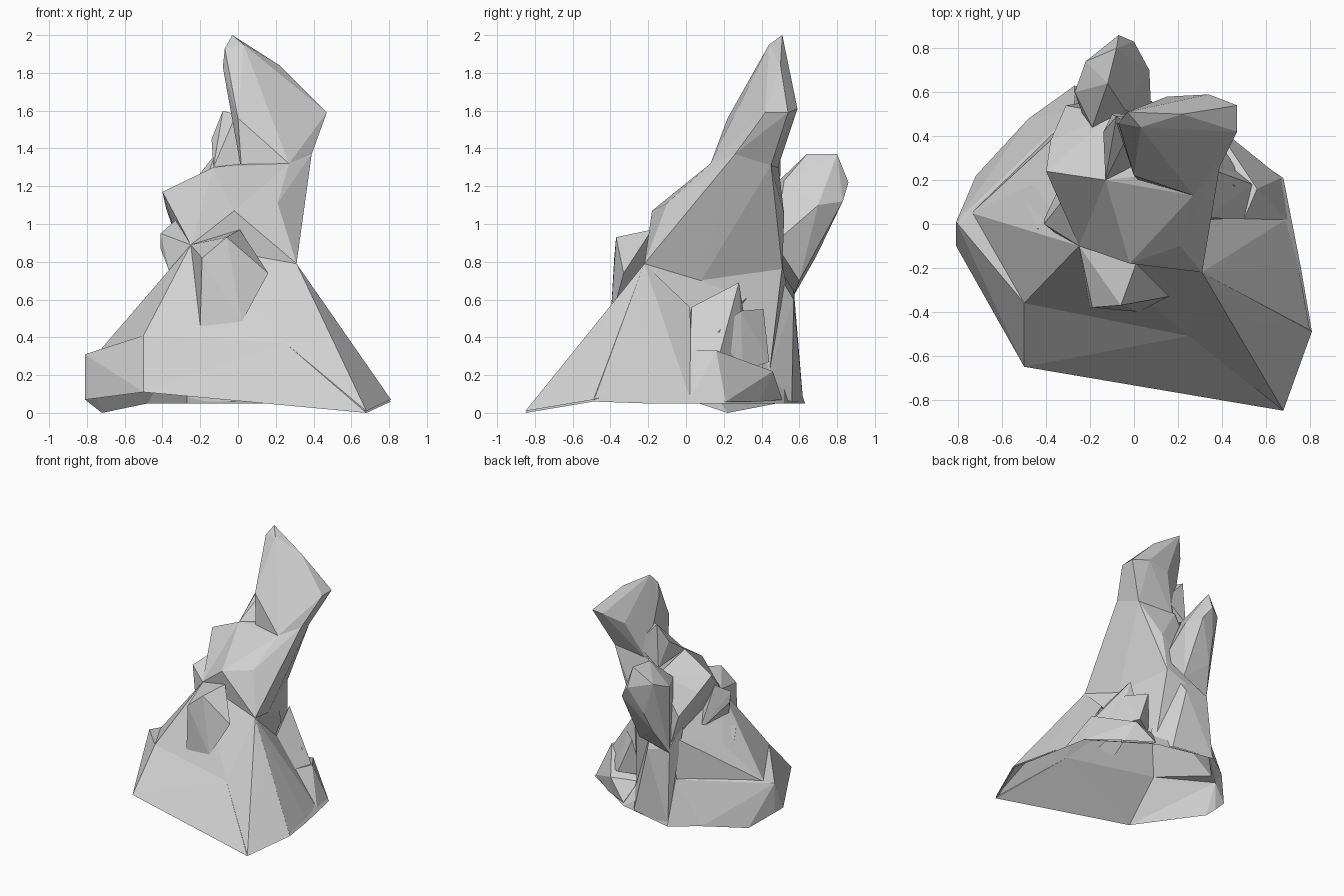
import bpy
import bmesh

# Remove only the default cube
default_cube = bpy.data.objects.get("Cube")
if default_cube:
    bpy.data.objects.remove(default_cube, do_unlink=True)

# One plain stone colour
STONE_COLOUR = (0.64, 0.64, 0.64, 1.0)
stone = bpy.data.materials.new("grey_stone")
stone.use_nodes = True
stone.diffuse_color = STONE_COLOUR
stone_shader = stone.node_tree.nodes["Principled BSDF"]
stone_shader.inputs["Base Color"].default_value = STONE_COLOUR
stone_shader.inputs["Roughness"].default_value = 0.9


def chunk(name, corners):
    """Make a faceted boulder: the hull of a few corners given in hundredths."""
    mesh = bpy.data.meshes.new(name)
    bm = bmesh.new()
    for corner in corners:
        bm.verts.new([value / 100 for value in corner])
    bmesh.ops.convex_hull(bm, input=bm.verts)
    buried = [vert for vert in bm.verts if not vert.link_faces]
    bmesh.ops.delete(bm, geom=buried, context="VERTS")
    bmesh.ops.recalc_face_normals(bm, faces=bm.faces)
    bm.to_mesh(mesh)
    bm.free()
    mesh.materials.append(stone)
    rock = bpy.data.objects.new(name, mesh)
    bpy.context.collection.objects.link(rock)
    return rock


def fuse(target, parts):
    """Weld the parts into the target so that no inner walls remain."""
    for part in parts:
        weld = target.modifiers.new(part.name, "BOOLEAN")
        weld.operation = "UNION"
        weld.solver = "EXACT"
        weld.object = part
    graph = bpy.context.evaluated_depsgraph_get()
    welded = bpy.data.meshes.new_from_object(target.evaluated_get(graph))
    target.modifiers.clear()
    target.data = welded
    for part in parts:
        bpy.data.objects.remove(part, do_unlink=True)


def open_underside(target):
    """Leave the rock hollow below, like a shell."""
    bm = bmesh.new()
    bm.from_mesh(target.data)
    bm.normal_update()
    floor = [face for face in bm.faces
             if face.normal.z < -0.7 and face.calc_center_median().z < 0.12]
    bmesh.ops.delete(bm, geom=floor, context="FACES")
    bm.to_mesh(target.data)
    bm.free()


# Wide foot with its low rim
rock_formation = chunk("rock_formation", [
    (68, -85, 0), (81, -49, 6), (76, -20, 5), (70, 2, 6), (68, 21, 5),
    (20, 52, 5), (-27, 63, 5), (-48, 48, 5), (-72, 22, 0), (-81, 1, 7),
    (-81, -10, 7), (-50, -65, 11), (-81, 1, 31), (-50, -36, 41),
    (25, -51, 37), (48, 2, 33), (-48, 28, 38), (-27, 52, 39)])

# Sloping skirt between foot and body
skirt = chunk("skirt", [
    (-50, -36, 41), (25, -51, 37), (50, -44, 45), (31, -22, 79),
    (-25, -10, 89), (-46, 18, 60), (-36, 8, 72), (-25, 50, 72),
    (5, 46, 72), (22, 6, 72), (40, 0, 35), (-74, 5, 32),
    (-47, 27, 37), (-27, 51, 38)])

# Long ridge reaching the front corner, and the flank behind it
front_ridge = chunk("front_ridge", [
    (68, -85, 1), (81, -49, 7), (50, -44, 45), (25, -51, 37),
    (31, -22, 79), (0, -30, 20), (40, 0, 20)])
left_flank = chunk("left_flank", [
    (31, -22, 79), (50, -44, 45), (80, -48, 8), (75, -20, 7),
    (69, 2, 8), (49, 3, 33), (34, 2, 56), (20, -10, 60), (20, -10, 20)])

# Overhanging brow at the front
brow = chunk("brow", [
    (-25, -10, 89), (-19, -38, 82), (-6, -37, 93), (1, -18, 97),
    (16, -33, 74), (-20, -38, 46), (2, -40, 48)])

# Leaning body, undercut at the back and carried down to the foot
body = chunk("body", [
    (-25, -10, 89), (31, -22, 79), (21, -10, 111), (-2, -18, 107),
    (27, 13, 132), (2, 20, 127), (-13, 20, 130), (39, 26, 137),
    (33, 45, 131), (0, 49, 130), (15, 52, 105), (9, 51, 76),
    (-25, 50, 80), (22, 8, 70)])
back_wall = chunk("back_wall", [
    (9, 51, 78), (-25, 50, 80), (22, 8, 72), (-25, 55, 60),
    (3, 49, 48), (14, 44, 20), (20, 5, 25), (-20, 50, 25), (-20, 10, 70)])

# Summit
summit = chunk("summit", [
    (2, 20, 127), (27, 13, 132), (39, 26, 137), (33, 45, 131),
    (2, 48, 128), (47, 42, 159), (47, 54, 159), (36, 46, 163),
    (34, 59, 161), (22, 50, 184), (-3, 51, 200), (3, 44, 195),
    (-7, 46, 193), (-8, 46, 183), (0, 22, 156), (15, 58, 158)])

# Shoulder beside the summit
summit_shoulder = chunk("summit_shoulder", [
    (-13, 20, 130), (-14, 42, 145), (-8, 49, 160), (-1, 44, 158),
    (10, 30, 130), (-10, 50, 125), (10, 50, 140)])

# Ledges on the right flank
upper_ledge = chunk("upper_ledge", [
    (-40, 24, 117), (-13, 20, 130), (-38, 38, 108), (-25, -10, 89),
    (-33, 25, 95), (-10, 50, 120), (-31, 54, 92), (-25, 55, 70)])
middle_ledge = chunk("middle_ledge", [
    (-41, 0, 95), (-41, 2, 87), (-33, 10, 102), (-36, -4, 74),
    (-25, -10, 89), (-20, 10, 80), (-30, 25, 70)])
lower_ledge = chunk("lower_ledge", [
    (-44, -2, 67), (-36, -5, 72), (-49, 8, 59), (-35, 12, 72),
    (-40, -10, 50)])

# Bulging spire at the back and the column beneath it
back_spire = chunk("back_spire", [
    (-7, 86, 122), (0, 83, 112), (7, 70, 110), (-8, 80, 137),
    (-12, 64, 137), (-27, 60, 118), (-22, 74, 124), (-4, 52, 123),
    (-19, 44, 118), (-15, 76, 99), (-18, 69, 83), (0, 60, 70),
    (-25, 57, 62), (8, 47, 90), (-20, 40, 90)])
back_column = chunk("back_column", [
    (-25, 57, 66), (-5, 57, 60), (-27, 62, 6), (8, 56, 6),
    (-28, 42, 85), (0, 42, 85), (20, 40, 10)])

# Small crags on the left side
tall_crag = chunk("tall_crag", [
    (27, 28, 69), (33, 3, 56), (50, 2, 33), (54, 18, 32),
    (40, 30, 25), (20, 35, 25), (25, 0, 40)])
short_crag = chunk("short_crag", [
    (33, 29, 54), (20, 41, 55), (46, 17, 43), (31, 44, 27),
    (46, 30, 22), (15, 35, 25)])
low_crag = chunk("low_crag", [
    (50, 2, 33), (56, 16, 33), (70, 2, 7), (67, 21, 6),
    (47, 36, 18), (36, 46, 22), (43, 39, 6), (21, 51, 7),
    (15, 40, 22), (25, 10, 10)])

fuse(rock_formation, [
    skirt, front_ridge, left_flank, brow, body, back_wall, summit,
    summit_shoulder, upper_ledge, middle_ledge, lower_ledge, back_spire,
    back_column, tall_crag, short_crag, low_crag])
open_underside(rock_formation)
